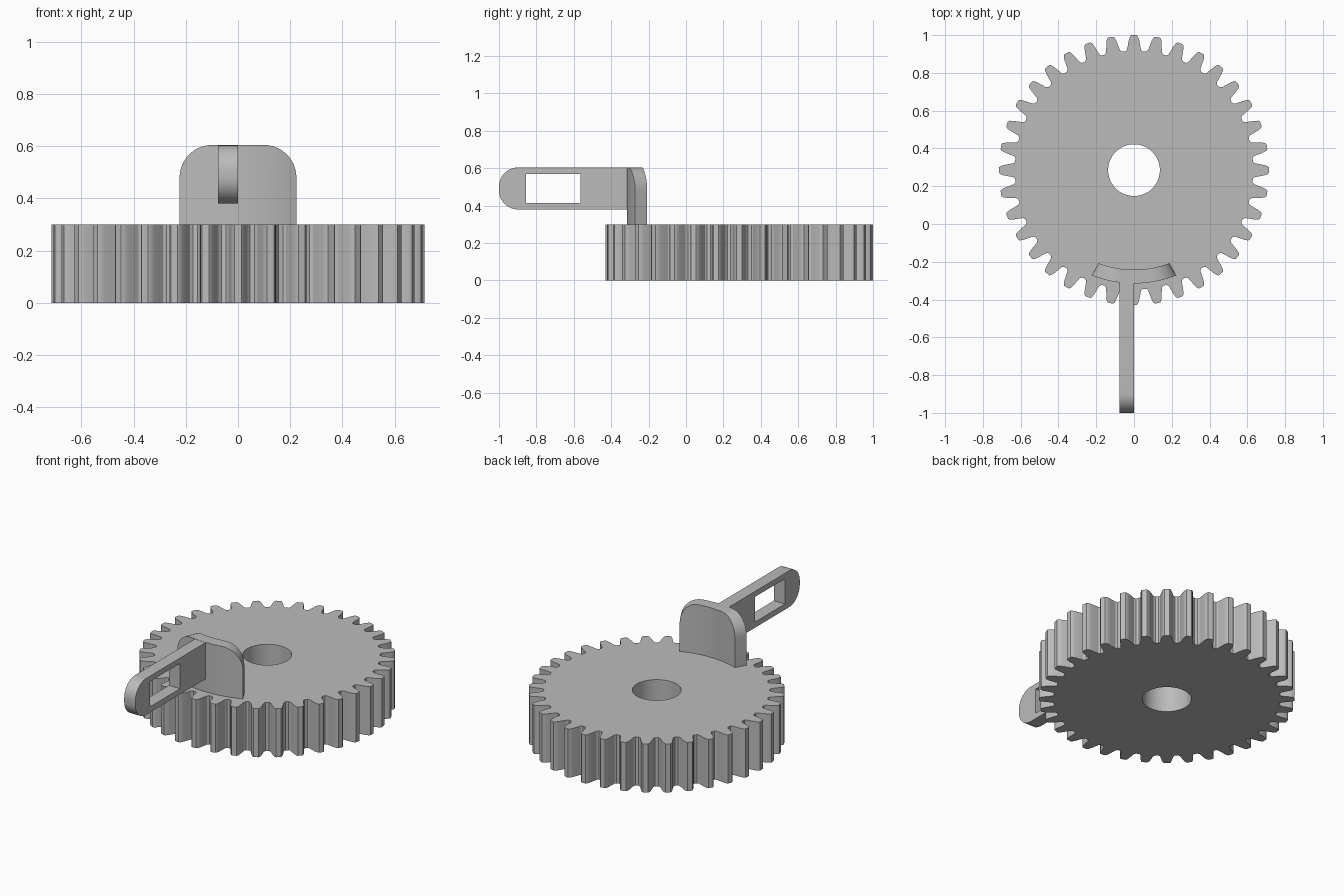
import bpy, bmesh, math
from mathutils import Vector, Matrix

cube = bpy.data.objects.get("Cube")
if cube:
    bpy.data.objects.remove(cube, do_unlink=True)

grey = bpy.data.materials.new("plain_grey")
grey.use_nodes = True
COLOUR = (0.5, 0.5, 0.5, 1)
grey.diffuse_color = COLOUR
grey.node_tree.nodes["Principled BSDF"].inputs["Base Color"].default_value = COLOUR

CENTRE_Y = 0.285
GEAR_TOP = 0.3
TOP = 0.605


def finish(name, bm):
    bmesh.ops.recalc_face_normals(bm, faces=bm.faces[:])
    mesh = bpy.data.meshes.new(name)
    bm.to_mesh(mesh)
    bm.free()
    mesh.materials.append(grey)
    obj = bpy.data.objects.new(name, mesh)
    bpy.context.collection.objects.link(obj)
    bpy.ops.object.select_all(action='DESELECT')
    obj.select_set(True)
    bpy.context.view_layer.objects.active = obj
    bpy.ops.object.shade_smooth_by_angle(angle=math.radians(30))
    return obj


def prism(name, loops, depth, matrix):
    """Extrude a flat outline (first loop) with holes (other loops) along local z."""
    bm = bmesh.new()
    rims = [[bm.verts.new((u, v, 0)) for u, v in loop] for loop in loops]
    edges = [bm.edges.new((r[i - 1], r[i])) for r in rims for i in range(len(r))]
    bmesh.ops.triangle_fill(bm, use_beauty=True, edges=edges, normal=(0, 0, 1))
    caps = bm.faces[:]
    upper = {v: bm.verts.new(v.co + Vector((0, 0, depth))) for v in bm.verts[:]}
    for f in caps:
        bm.faces.new([upper[v] for v in f.verts])
    for r in rims:
        for i in range(len(r)):
            a, b = r[i - 1], r[i]
            bm.faces.new((a, b, upper[b], upper[a]))
    bm.transform(matrix)
    return finish(name, bm)


def arc(cx, cy, r, start, end, n):
    angles = [math.radians(start + (end - start) * i / n) for i in range(n + 1)]
    return [(cx + r * math.cos(a), cy + r * math.sin(a)) for a in angles]


# Gear wheel: one tooth flank (radius, half width), mirrored and repeated
TEETH = 36
flank = [(0.631, 0.046), (0.64, 0.037), (0.66, 0.033), (0.69, 0.027),
         (0.708, 0.021), (0.715, 0.014)]
tooth = [(r, -w) for r, w in flank] + [(r, w) for r, w in reversed(flank)]
outline = []
for k in range(TEETH):
    for r, w in tooth:
        a = 2 * math.pi * k / TEETH + w / r
        outline.append((r * math.cos(a), r * math.sin(a)))
bore = arc(0, 0, 0.137, 0, 360, 64)[:-1]
prism("gear_wheel", [outline, bore], GEAR_TOP, Matrix.Translation((0, CENTRE_Y, 0)))

# Curved upright plate with rounded upper corners, concentric with the gear
HALF, CORNER = 0.224, 0.125
flat = HALF - CORNER
right = arc(flat, TOP - CORNER, CORNER, 90, 0, 12)
columns = [(-x, z) for x, z in reversed(right)]
columns += [(-flat + 2 * flat * i / 8, TOP) for i in range(1, 8)] + right
bm = bmesh.new()
rows = []
for x, z in columns:
    ring = []
    for radius, half in ((0.527, 0.188), (0.6, HALF)):
        a = math.asin(x / HALF * half / radius)
        px, py = radius * math.sin(a), CENTRE_Y - radius * math.cos(a)
        ring += [bm.verts.new((px, py, h)) for h in (GEAR_TOP, z)]
    rows.append((ring[0], ring[1], ring[3], ring[2]))
for a, b in zip(rows, rows[1:]):
    for i in range(4):
        bm.faces.new((a[i - 1], a[i], b[i], b[i - 1]))
bm.faces.new(rows[0])
bm.faces.new(rows[-1])
finish("curved_plate", bm)

# Arm with rounded tip and rectangular window, drawn in (y, z)
BOTTOM, ROUND = 0.38, 0.102
profile = [(-0.305, BOTTOM), (-0.305, TOP - 0.001)]
profile += arc(-1 + ROUND, TOP - 0.001 - ROUND, ROUND, 90, 180, 12)
profile += arc(-1 + ROUND, BOTTOM + ROUND, ROUND, 180, 270, 12)
window = [(-0.855, 0.415), (-0.565, 0.415), (-0.565, 0.57), (-0.855, 0.57)]
yz_plane = Matrix(((0, 0, 1, -0.076), (1, 0, 0, 0), (0, 1, 0, 0), (0, 0, 0, 1)))
prism("slotted_arm", [profile, window], 0.076, yz_plane)
